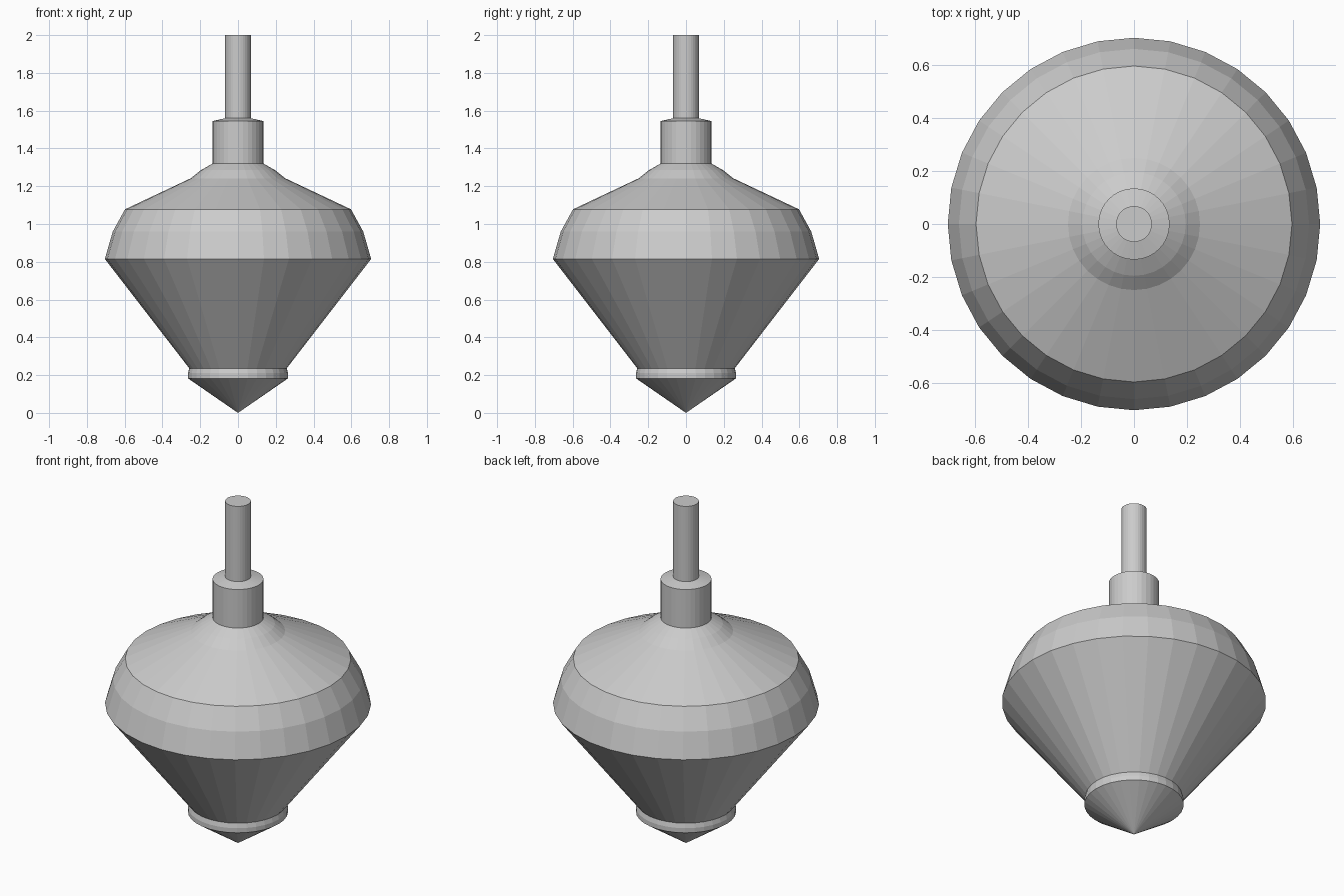
import bpy
import bmesh
from math import tau

cube = bpy.data.objects.get("Cube")
if cube:
    bpy.data.objects.remove(cube, do_unlink=True)

SIDES = 32

grey = bpy.data.materials.new("plain grey")
grey.use_nodes = True
COLOUR = (0.6, 0.6, 0.6, 1)
grey.diffuse_color = COLOUR
grey.node_tree.nodes["Principled BSDF"].inputs["Base Color"].default_value = COLOUR


def lathe(name, profile):
    """Spin a (radius, height) profile, listed from bottom to top, about z."""
    bm = bmesh.new()
    verts = [bm.verts.new((r, 0, z)) for r, z in profile]
    edges = [bm.edges.new(pair) for pair in zip(verts, verts[1:])]
    bmesh.ops.spin(bm, geom=verts + edges, cent=(0, 0, 0), axis=(0, 0, 1),
                   angle=tau, steps=SIDES, use_duplicate=False)
    bmesh.ops.remove_doubles(bm, verts=bm.verts, dist=0.0005)
    bmesh.ops.recalc_face_normals(bm, faces=bm.faces)
    # Open shells: make sure the normals point away from the axis
    side = max(bm.faces, key=lambda f: f.calc_center_median().xy.length)
    if side.normal.xy.dot(side.calc_center_median().xy) < 0:
        bmesh.ops.reverse_faces(bm, faces=bm.faces)
    mesh = bpy.data.meshes.new(name)
    bm.to_mesh(mesh)
    bm.free()
    mesh.materials.append(grey)
    obj = bpy.data.objects.new(name, mesh)
    bpy.context.collection.objects.link(obj)
    return obj


# Pointed foot with its narrow rim
lathe("tip", [(0, 0), (0.265, 0.183), (0.265, 0.21), (0.258, 0.236)])

# Lower cone, rounded belt and flared shoulder
lathe("body", [(0.258, 0.236), (0.705, 0.815), (0.663, 0.96), (0.598, 1.078),
               (0.25, 1.242), (0.196, 1.285), (0.135, 1.32)])

# Thick collar with a gently sloped top
lathe("collar", [(0.135, 1.32), (0.135, 1.545), (0.068, 1.56)])

# Thin handle
lathe("stem", [(0.068, 1.56), (0.068, 2), (0, 2)])
